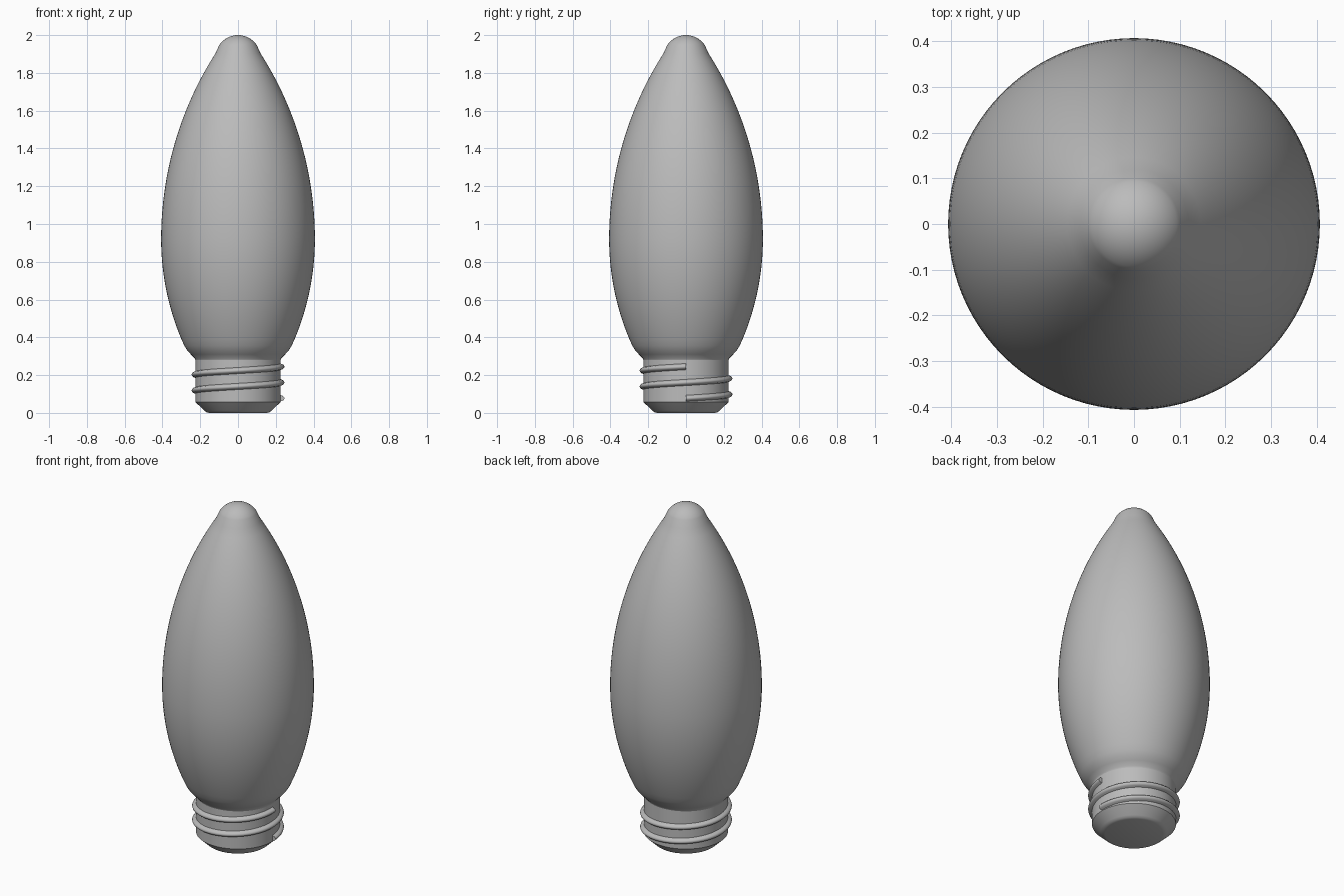
import bpy, bmesh
from math import sin, cos, pi, sqrt, radians

cube = bpy.data.objects.get("Cube")
if cube:
    bpy.data.objects.remove(cube)

grey = bpy.data.materials.new("neutral grey")
grey.use_nodes = True
GREY = (0.5, 0.5, 0.5, 1)
grey.diffuse_color = GREY
grey.node_tree.nodes["Principled BSDF"].inputs["Base Color"].default_value = GREY


def finish(bm, name, angle=30):
    bmesh.ops.remove_doubles(bm, verts=bm.verts, dist=1e-5)
    bmesh.ops.recalc_face_normals(bm, faces=bm.faces)
    mesh = bpy.data.meshes.new(name)
    bm.to_mesh(mesh)
    bm.free()
    mesh.materials.append(grey)
    obj = bpy.data.objects.new(name, mesh)
    bpy.context.collection.objects.link(obj)
    bpy.ops.object.select_all(action="DESELECT")
    obj.select_set(True)
    bpy.context.view_layer.objects.active = obj
    bpy.ops.object.shade_smooth_by_angle(angle=radians(angle))
    return obj


def lathe(name, profile, steps=96, angle=30):
    """Revolve a (radius, height) profile around the z axis."""
    bm = bmesh.new()
    verts = [bm.verts.new((r, 0, z)) for r, z in profile]
    edges = [bm.edges.new(pair) for pair in zip(verts, verts[1:])]
    bmesh.ops.spin(bm, geom=verts + edges, cent=(0, 0, 0), axis=(0, 0, 1),
                   angle=2 * pi, steps=steps, use_merge=True)
    return finish(bm, name, angle)


# Glass bulb: neck flare, two tangent arcs and a rounded tip
WIDE, BELLY = 0.407, 0.92


def flank(z, radius):
    return WIDE - radius + sqrt(radius ** 2 - (z - BELLY) ** 2)


neck = [(0.225, 0.28), (0.228, 0.288), (0.25, 0.31), (0.268, 0.33)]
lower = [(flank(z, 1.36), z) for z in [0.355 + i * (BELLY - 0.355) / 16 for i in range(16)]]
upper = [(flank(z, 1.825), z) for z in [BELLY + i * 1.026 / 24 for i in range(24)]]
tip = []
for i in range(11):
    a = radians(33.6 + 56.4 * i / 10)
    tip.append((0.12 * cos(a) if i < 10 else 0, 1.88 + 0.12 * sin(a)))
lathe("glass_bulb", neck + lower + upper + tip, angle=40)

# Screw base with a chamfered foot
lathe("screw_base", [(0, 0), (0.155, 0), (0.168, 0.004), (0.178, 0.012),
                     (0.225, 0.057), (0.225, 0.285)])

# Helical thread: two right-handed turns of a rounded ridge
bm = bmesh.new()
section = [(0.215, -0.02), (0.238, -0.012), (0.244, -0.006), (0.246, 0),
           (0.244, 0.006), (0.238, 0.012), (0.215, 0.02)]
TURNS, STEPS, PITCH, START = 2, 192, 0.084, 0.077
rings = []
for i in range(STEPS + 1):
    t = TURNS * i / STEPS
    a = 2 * pi * t
    rings.append([bm.verts.new((r * cos(a), r * sin(a), START + PITCH * t + z))
                  for r, z in section])
n = len(section)
for low, high in zip(rings, rings[1:]):
    for k in range(n):
        m = (k + 1) % n
        bm.faces.new((low[k], low[m], high[m], high[k]))
bm.faces.new(rings[0])
bm.faces.new(rings[-1])
finish(bm, "screw_thread", 40)
